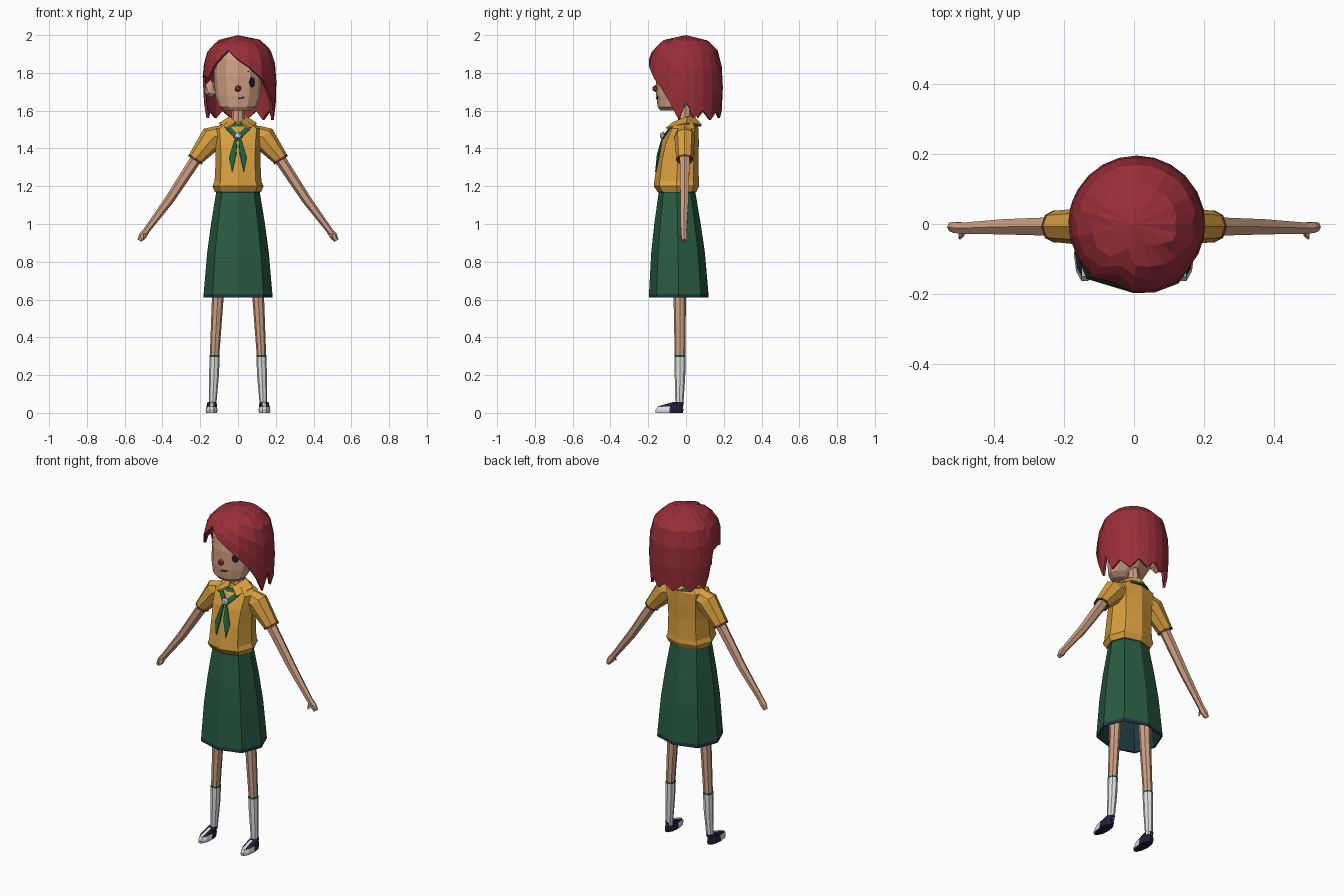
import bpy, bmesh, math
from mathutils import Vector
from mathutils.bvhtree import BVHTree

if "Cube" in bpy.data.objects:
    bpy.data.objects.remove(bpy.data.objects["Cube"])

COLOURS = {
    "hair_red": (0.32, 0.028, 0.04), "skin": (0.62, 0.35, 0.23),
    "shirt_yellow": (0.69, 0.35, 0.05), "skirt_green": (0.022, 0.105, 0.052),
    "dark_teal": (0.012, 0.04, 0.05), "trim_brown": (0.15, 0.045, 0.02),
    "white": (0.75, 0.75, 0.75), "navy": (0.014, 0.014, 0.04),
    "nose_red": (0.5, 0.04, 0.03), "scarf_green": (0.012, 0.12, 0.055),
}
MATS = {}
for key, rgb in COLOURS.items():
    MATS[key] = bpy.data.materials.new(key)
    MATS[key].diffuse_color = (*rgb, 1)


def finish(name, bm, mats, mirror=False, thick=0, offset=-1):
    """Turn a bmesh into an object, optionally thickened and mirrored in x."""
    me = bpy.data.meshes.new(name)
    bm.to_mesh(me)
    bm.free()
    for m in mats:
        me.materials.append(MATS[m])
    ob = bpy.data.objects.new(name, me)
    bpy.context.collection.objects.link(ob)
    if thick:
        mod = ob.modifiers.new("thickness", "SOLIDIFY")
        mod.thickness, mod.offset = thick, offset
    if mirror:
        mod = ob.modifiers.new("mirror", "MIRROR")
        mod.use_mirror_merge = False
    return ob


def loft(name, rings, mats, bands=None, n=8, mirror=False, rule=None, diag=1.0):
    """Rings are (x, y, z, radius_u, radius_y, tilt); bands give a material per gap."""
    bm = bmesh.new()
    loops = []
    for x, y, z, ru, ry, tilt in rings:
        t, loop = math.radians(tilt), []
        for i in range(n):
            a = math.tau * i / n
            k = diag if i % 2 else 1
            u = ru * k * math.cos(a)
            loop.append(bm.verts.new((x + u * math.cos(t), y + ry * k * math.sin(a),
                                      z + u * math.sin(t))))
        loops.append(loop)
    for b, (lo, hi) in enumerate(zip(loops, loops[1:])):
        for i in range(n):
            j = (i + 1) % n
            f = bm.faces.new((lo[i], lo[j], hi[j], hi[i]))
            f.material_index = bands[b] if bands else 0
    bm.faces.new(loops[0]).material_index = bands[0] if bands else 0
    bm.faces.new(loops[-1]).material_index = bands[-1] if bands else 0
    bmesh.ops.recalc_face_normals(bm, faces=bm.faces)
    if rule:
        for f in bm.faces:
            f.material_index = rule(f.calc_center_median())
    return finish(name, bm, mats, mirror)


def span(z, rx, front, back):
    """Upright ring given by its half width and front and back y."""
    return (0, (front + back) / 2, z, rx, (back - front) / 2, 0)


def plate(name, base, points, mat, mirror=False, lift=0.004):
    """Thin plate whose (x, z) outline is projected onto the front of a part."""
    src = bmesh.new()
    src.from_mesh(base.data)
    tree = BVHTree.FromBMesh(src)
    bm = bmesh.new()
    vs = []
    for x, z in points:
        hit = tree.ray_cast(Vector((x, -1, z)), Vector((0, 1, 0)))[0]
        vs.append(bm.verts.new((x, (hit.y if hit else -0.1) - lift, z)))
    src.free()
    f = bm.faces.new(vs)
    f.normal_update()
    if f.normal.y > 0:
        f.normal_flip()
    return finish(name, bm, [mat], mirror, 0.006)


def blob(name, loc, size, mat, sub=1):
    bm = bmesh.new()
    bmesh.ops.create_icosphere(bm, subdivisions=sub, radius=1)
    for v in bm.verts:
        v.co = Vector([c * s + l for c, s, l in zip(v.co, size, loc)])
    return finish(name, bm, [mat])


# Head, neck, ear
head = loft("head", [span(1.6, .07, -.135, -.03), span(1.62, .1, -.15, 0),
                     span(1.68, .12, -.158, .07), span(1.78, .128, -.158, .12),
                     span(1.87, .125, -.145, .12), span(1.94, .08, -.1, .09)],
            ["skin"], n=12)
loft("neck", [span(1.5, .04, -.045, .035), span(1.64, .03, -.035, .025)], ["skin"])
blob("ear", (-.145, .01, 1.715), (.036, .03, .05), "skin")

# Face details
eye = [(.076 + .014 * math.cos(i * math.tau / 8), 1.75 + .028 * math.sin(i * math.tau / 8))
       for i in range(8)]
plate("eye", head, eye, "navy")
plate("eyebrow", head, [(.05, 1.806), (.1, 1.806), (.1, 1.814), (.075, 1.82)], "trim_brown")
plate("mouth", head, [(0, 1.662), (.03, 1.664), (.037, 1.676), (.028, 1.671), (0, 1.669)], "navy")
blob("nose", (0, -.162, 1.717), (.019, .018, .019), "nose_red")

# Hair: columns of (angle from the front, height of the lower edge)
HAIR = [(-20, 1.92), (-2, 1.87), (15, 1.83), (35, 1.77), (50, 1.71), (64, 1.64),
        (78, 1.55), (90, 1.65), (102, 1.56), (118, 1.6), (135, 1.55), (150, 1.6),
        (165, 1.56), (180, 1.6), (195, 1.56), (210, 1.6), (225, 1.56), (240, 1.6),
        (250, 1.56), (258, 1.64), (268, 1.78), (282, 1.79), (300, 1.77), (320, 1.85)]
PROFILE = [(2.0, 0), (1.975, .11), (1.92, .168), (1.87, .186), (1.78, .195),
           (1.68, .195), (1.5, .182)]


def hair_radius(z):
    for (z1, r1), (z2, r2) in zip(PROFILE, PROFILE[1:]):
        if z >= z2:
            return r1 + (r2 - r1) * (z1 - z) / (z1 - z2)
    return PROFILE[-1][1]


bm = bmesh.new()
crown = bm.verts.new((0, 0, 2))
cols = []
for ang, low in HAIR:
    a, col = math.radians(ang), []
    for f in (.07, .2, .42, .7, 1):
        z = 2 - (2 - low) * f
        r = hair_radius(z) * (1.06 if abs(math.sin(a / 2)) < .35 else 1)
        col.append(bm.verts.new((.008 + r * math.sin(a), -r * math.cos(a), z)))
    cols.append(col)
for c, d in zip(cols, cols[1:] + cols[:1]):
    bm.faces.new((crown, c[0], d[0]))
    for k in range(4):
        bm.faces.new((c[k], c[k + 1], d[k + 1], d[k]))
bmesh.ops.recalc_face_normals(bm, faces=bm.faces)
finish("hair", bm, ["hair_red"], thick=.014)

# Shirt and sleeves with brown cuffs
shirt = loft("shirt", [span(1.17, .122, -.15, .055), span(1.2, .136, -.17, .07),
                       span(1.225, .124, -.168, .068), span(1.34, .118, -.152, .066),
                       span(1.43, .122, -.13, .068), span(1.505, .13, -.095, .066),
                       span(1.54, .07, -.065, .05)], ["shirt_yellow"], diag=1.07)
loft("sleeve", [(.08, -.007, 1.475, .055, .05, 55), (.13, -.007, 1.46, .068, .054, 40),
                (.222, -.007, 1.348, .042, .045, 32), (.228, -.007, 1.337, .043, .046, 32),
                (.221, -.007, 1.349, .034, .034, 32)],
     ["shirt_yellow", "trim_brown"], [0, 0, 1, 1], mirror=True)

# Arms, hands and thumbs
loft("arm", [(.205, -.007, 1.37, .031, .031, 34), (.362, -.008, 1.13, .025, .025, 34),
             (.485, -.012, .965, .017, .018, 34), (.505, -.01, .937, .021, .018, 34),
             (.522, -.008, .912, .012, .014, 34)], ["skin"], n=6, mirror=True)
loft("thumb", [(.485, -.012, .955, .012, .008, 34), (.492, -.034, .94, .01, .007, 34),
               (.495, -.04, .925, .006, .005, 34)], ["skin"], n=4, mirror=True)

# Collar flaps
bm = bmesh.new()
inner = [(0, .045, 1.57), (.045, .01, 1.57), (.012, -.07, 1.54)]
outer = [(0, .085, 1.525), (.1, .0, 1.535), (.062, -.105, 1.51)]
vi, vo = [[bm.verts.new(p) for p in row] for row in (inner, outer)]
for k in range(2):
    bm.faces.new((vi[k], vo[k], vo[k + 1], vi[k + 1]))
for f in bm.faces:
    f.normal_update()
    if f.normal.z < 0:
        f.normal_flip()
finish("collar", bm, ["shirt_yellow"], mirror=True, thick=.01)

# Neckerchief: band under the collar, strips, tails and knot
loft("scarf_band", [span(1.515, .088, -.095, .08), span(1.532, .075, -.08, .072)],
     ["scarf_green"])
plate("scarf_strip", shirt, [(.0, 1.475), (.05, 1.525), (.068, 1.51), (.012, 1.45)],
      "scarf_green", True, .009)
plate("scarf_tail", shirt, [(.004, 1.46), (.02, 1.445), (.048, 1.35), (.032, 1.275),
                            (.01, 1.37)], "scarf_green", True, .012)
blob("scarf_knot", (0, -.122, 1.468), (.022, .018, .022), "white")

# Skirt with waistband, hem and hollow underside
loft("skirt", [span(1.2, .112, -.14, .045), span(1.165, .116, -.145, .05),
               span(1.0, .143, -.168, .078), span(.85, .163, -.184, .1),
               span(.63, .182, -.196, .119), span(.61, .182, -.197, .12),
               span(.612, .174, -.188, .112), span(.85, .15, -.17, .09)],
     ["skirt_green", "dark_teal"], [1, 0, 0, 0, 1, 1, 1], diag=1.05)

# Legs with socks
loft("leg", [(.1, -.035, .86, .036, .038, 0), (.107, -.033, .61, .031, .033, 0),
             (.124, -.032, .306, .025, .028, 0), (.124, -.032, .306, .027, .03, 0),
             (.124, -.032, .296, .027, .03, 0), (.127, -.032, .2, .026, .028, 0),
             (.135, -.035, .04, .02, .021, 0)],
     ["skin", "scarf_green", "white"], [0, 0, 1, 1, 2, 2], mirror=True)

# Shoes with white toe caps
loft("shoe", [(.14, -.088, 0, .029, .076, 0), (.14, -.088, .015, .031, .078, 0),
              (.14, -.083, .034, .028, .07, 0), (.137, -.04, .058, .024, .03, 0)],
     ["navy", "white"], n=10, mirror=True,
     rule=lambda c: 1 if c.y < -.107 and c.z > .003 else 0)

for m in bpy.data.materials:
    if m.users and not m.is_grease_pencil:
        m.use_nodes = True
        m.node_tree.nodes["Principled BSDF"].inputs["Base Color"].default_value = m.diffuse_color
